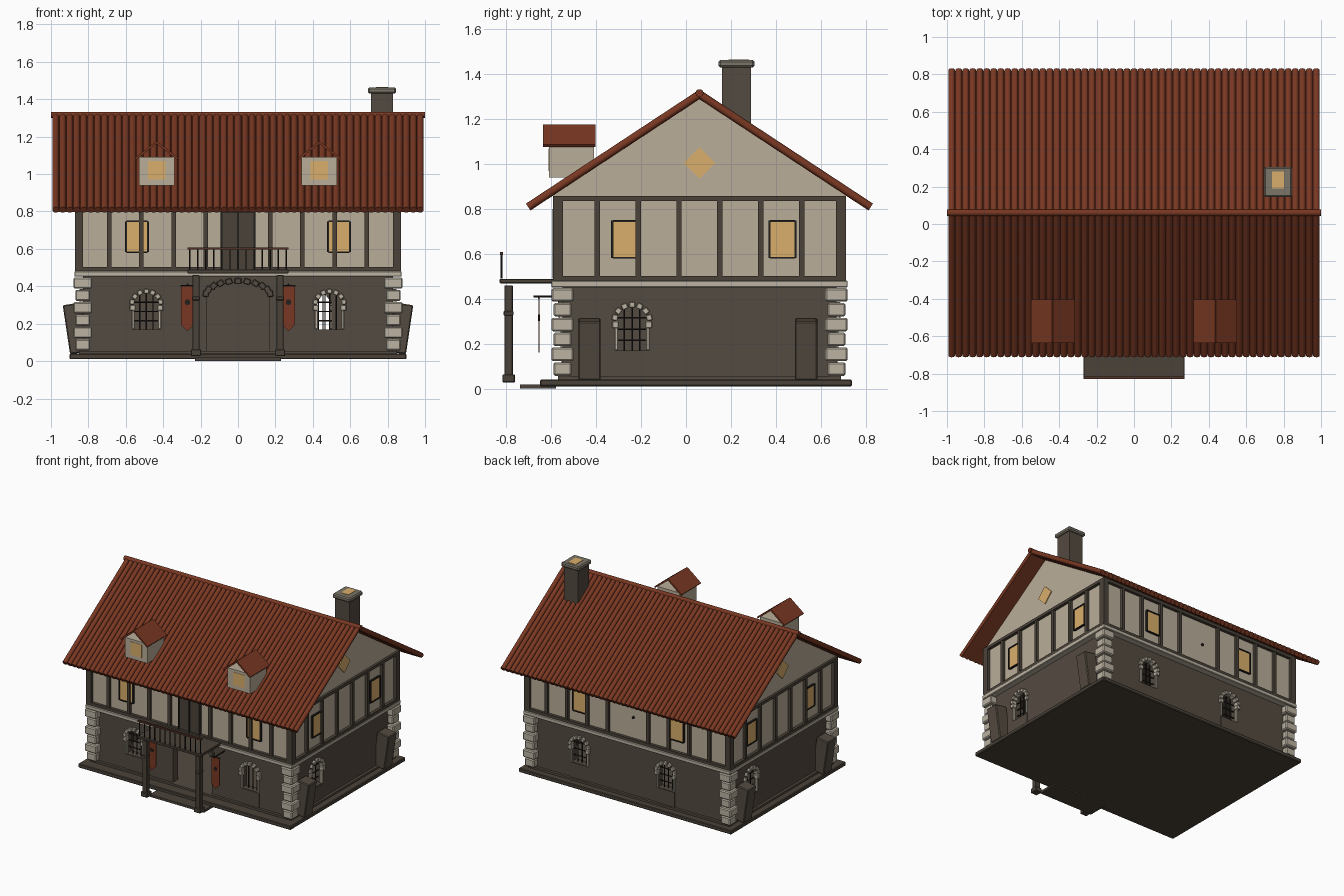
import bpy, bmesh, math
from mathutils import Matrix

cube = bpy.data.objects.get("Cube")
if cube:
    bpy.data.objects.remove(cube, do_unlink=True)
CY = 0.06  # centre line of the house in depth

def material(name, *rgb):
    m = bpy.data.materials.new(name)
    m.use_nodes = True
    m.diffuse_color = (*rgb, 1)
    m.node_tree.nodes["Principled BSDF"].inputs["Base Color"].default_value = (*rgb, 1)
    return m

TILE = material("roof_red", 0.19, 0.039, 0.016)
RAIL = material("dark_red_wood", 0.09, 0.032, 0.019)
PLASTER = material("plaster", 0.49, 0.42, 0.32)
WALL = material("dark_masonry", 0.088, 0.069, 0.052)
TIMBER = material("timber", 0.069, 0.055, 0.041)
STONE = material("pale_stone", 0.5, 0.45, 0.36)
CAP = material("weathered_stone", 0.2, 0.18, 0.14)
GLOW = material("window_glow", 0.7, 0.43, 0.15)
IRON = material("iron", 0.016, 0.014, 0.012)

T, R, ID = Matrix.Translation, Matrix.Rotation, Matrix()
ANGLE = {"front": 0, "right": math.pi / 2, "back": math.pi, "left": -math.pi / 2}

def frame(side, u=0, d=0):
    """Local frame on a wall: x along it, -y outward, z up."""
    return T((0, CY, 0)) @ R(ANGLE[side], 4, "Z") @ T((u, -d, 0))

def reach(side, front, flank):
    return front if side in ("front", "back") else flank

def box(bm, c, s, m=ID, rot=ID):
    bmesh.ops.create_cube(bm, size=1, matrix=m @ T(c) @ rot @ Matrix.Diagonal((*s, 1)))

def tube(bm, c, r, length, axis="Z", m=ID, seg=8):
    rot = {"X": R(math.pi / 2, 4, "Y"), "Y": R(math.pi / 2, 4, "X"), "Z": ID}[axis]
    bmesh.ops.create_cone(bm, cap_ends=True, segments=seg, radius1=r, radius2=r,
                          depth=length, matrix=m @ T(c) @ rot)

def prism(bm, pts, depth, m=ID):
    """Extrude an x-z outline symmetrically along y."""
    face = bm.faces.new([bm.verts.new(m @ T((x, -depth / 2, z)).translation) for x, z in pts])
    ext = bmesh.ops.extrude_face_region(bm, geom=[face])["geom"]
    step = m.to_3x3() @ T((0, depth, 0)).translation
    bmesh.ops.translate(bm, vec=step, verts=[v for v in ext if isinstance(v, bmesh.types.BMVert)])

def finish(name, bm, mat, bevel=0, smooth=False):
    bmesh.ops.recalc_face_normals(bm, faces=bm.faces)
    if bevel:
        bmesh.ops.bevel(bm, geom=bm.edges[:], offset=bevel, segments=1, affect="EDGES")
    me = bpy.data.meshes.new(name)
    bm.to_mesh(me)
    bm.free()
    me.materials.append(mat)
    ob = bpy.data.objects.new(name, me)
    bpy.context.collection.objects.link(ob)
    if smooth:
        me.shade_smooth()
        me.set_sharp_from_angle(angle=math.radians(50))
    return ob

def single(name, c, s, mat, bevel=0):
    bm = bmesh.new()
    box(bm, c, s)
    return finish(name, bm, mat, bevel)

def arch(hw, low, spring, rise, n=10):
    top = [(hw * math.cos(math.pi * k / n), spring + rise * math.sin(math.pi * k / n)) for k in range(n + 1)]
    return [(hw, low)] + top + [(-hw, low)]

def ring(bm, m, hw, rise, spring, n, s):
    for k in range(n):
        t = math.pi * (k + 0.5) / n
        box(bm, (math.cos(t) * (hw + 0.008), 0, spring + math.sin(t) * (rise + 0.008)), s, m, R(-t, 4, "Y"))

# Ground slab and entrance step
single("base_slab", (0, 0.045, 0.025), (1.8, 1.39, 0.03), TIMBER, 0.005)
single("plinth", (0, CY, 0.045), (1.7, 1.26, 0.02), WALL)
single("entrance_step", (0, -0.66, 0.009), (0.46, 0.16, 0.018), TIMBER)

# Hollow lower storey with arched openings
lower = single("lower_walls", (0, CY, 0.25), (1.66, 1.22, 0.42), WALL)
room = single("room_cutter", (0, CY, 0.24), (1.54, 1.1, 0.37), WALL)
LOW_WINDOWS = [("front", -0.49), ("front", 0.49), ("right", -0.3), ("back", -0.43), ("back", 0.3), ("left", -0.34)]
cut = bmesh.new()
for side, u in LOW_WINDOWS:
    prism(cut, arch(0.07, 0.17, 0.3, 0.065), 0.2, frame(side, u, reach(side, 0.61, 0.83)))
prism(cut, arch(0.165, 0.055, 0.35, 0.07), 0.2, frame("front", 0, 0.61))
holes = finish("opening_cutter", cut, WALL)
for cutter in (room, holes):
    mod = lower.modifiers.new("cut", "BOOLEAN")
    mod.operation, mod.solver, mod.object = "DIFFERENCE", "EXACT", cutter
bpy.context.view_layer.update()
carved = bpy.data.meshes.new_from_object(lower.evaluated_get(bpy.context.evaluated_depsgraph_get()))
lower.modifiers.clear()
lower.data = carved
for cutter in (room, holes):
    bpy.data.objects.remove(cutter, do_unlink=True)

# Arch stones, jambs, sill panels and window bars
stones, bars, panels, door = (bmesh.new() for _ in range(4))
for side, u in LOW_WINDOWS:
    m = frame(side, u, reach(side, 0.61, 0.83))
    ring(stones, m, 0.07, 0.065, 0.3, 7, (0.026, 0.035, 0.027))
    box(panels, (0, 0, 0.11), (0.15, 0.008, 0.115), m)
    for sx in (-1, 1):
        box(stones, (sx * 0.074, 0, 0.285), (0.03, 0.035, 0.03), m)
        box(stones, (sx * 0.07, 0, 0.22), (0.015, 0.02, 0.1), m)
    for k in (-1, 0, 1):
        tube(bars, (k * 0.035, 0.03, 0.265), 0.004, 0.19, "Z", m, 6)
        if (side, u) != ("front", 0.49):
            tube(bars, (0, 0.03, 0.265 + k * 0.05), 0.004, 0.14, "X", m, 6)
ring(door, frame("front", 0, 0.61), 0.165, 0.07, 0.35, 11, (0.032, 0.04, 0.036))
finish("window_stones", stones, STONE, 0.003)
finish("sill_panels", panels, WALL)
finish("window_bars", bars, IRON)
finish("door_arch_stones", door, WALL, 0.004)

# Corner stones alternating in size, and leaning buttresses
corners, props = bmesh.new(), bmesh.new()
for sx in (-1, 1):
    for sy in (-1, 1):
        for k in range(6):
            w = 0.1 if k % 2 else 0.08
            box(corners, (sx * 0.83, CY + sy * 0.61, 0.087 + k * 0.066), (w, w, 0.06))
    for u in (-0.49, 0.475):
        m = frame("right" if sx > 0 else "left", sx * u, 0.868)
        box(props, (0, 0, 0.175), (0.1, 0.1, 0.265), m, R(math.radians(8.5), 4, "X"))
finish("corner_stones", corners, STONE, 0.007)
finish("buttresses", props, WALL, 0.006)

# String course and half-timbered upper storey
single("stone_course", (0, CY, 0.466), (1.75, 1.32, 0.03), STONE, 0.004)
single("upper_walls", (0, CY, 0.67), (1.7, 1.26, 0.38), PLASTER)
timbers, glow, bars = (bmesh.new() for _ in range(3))
FRONT_POSTS = [k * 0.172 for k in range(-4, 5) if k]
SIDE_POSTS = [(k - 2.5) * 0.182 for k in range(6)]
UP_WINDOWS = {"front": (-0.54, 0.54), "right": (-0.33, 0.37), "back": (-0.41, 0.41), "left": (-0.37, 0.33)}
for side in ANGLE:
    m = frame(side, 0, reach(side, 0.63, 0.85))
    half = reach(side, 0.85, 0.63)
    for z, h in ((0.49, 0.025), (0.847, 0.022)):
        box(timbers, (0, 0, z), (2 * half + 0.04, 0.045, h), m)
    for u in reach(side, FRONT_POSTS, SIDE_POSTS):
        box(timbers, (u, 0, 0.67), (0.024, 0.04, 0.36), m)
    box(timbers, (half, 0, 0.67), (0.045, 0.045, 0.36), m)
    for u in UP_WINDOWS[side]:
        box(glow, (u, 0, 0.665), (0.108, 0.016, 0.158), m)
        for s in (-1, 1):
            box(bars, (u + s * 0.058, 0, 0.665), (0.01, 0.028, 0.165), m)
            box(bars, (u, 0, 0.665 + s * 0.082), (0.11, 0.028, 0.008), m)
for sx in (-1, 0, 1):
    box(bars, (sx * 0.088, -0.59, 0.645), (0.01, 0.01, 0.31))
tube(bars, (0, 0, 0.66), 0.01, 0.02, "Y", frame("back", 0.04, 0.63))
finish("timber_frame", timbers, TIMBER)
finish("upper_ironwork", bars, IRON)
single("balcony_door", (0, -0.573, 0.645), (0.18, 0.03, 0.31), TIMBER, 0.005)

# Gable block with diamond windows at each end
bm = bmesh.new()
prism(bm, [(-0.67, 0.858), (0.67, 0.858), (0, 1.3)], 1.71, frame("right"))
finish("gables", bm, PLASTER)
for side in ("right", "left"):
    box(glow, (0, 0, 1.005), (0.1, 0.012, 0.1), frame(side, 0, 0.855), R(math.pi / 4, 4, "Y"))

# Main roof: two slabs covered by runs of round tiles
SLOPE, LENGTH, COLS = math.atan2(0.5, 0.76), 0.91, 53
slabs, tiles = bmesh.new(), bmesh.new()
for side in ("front", "back"):
    m = frame(side) @ T((0, 0, 1.314)) @ R(SLOPE, 4, "X")
    box(slabs, (0, -LENGTH / 2, -0.012), (1.97, LENGTH, 0.018), m)
    for k in range(COLS):
        tube(tiles, ((k - COLS // 2) * 1.95 / (COLS - 1), -LENGTH / 2, -0.003), 0.0183, LENGTH + 0.01, "Y", m, 10)
tube(tiles, (0, CY, 1.316), 0.018, 2, "X", seg=10)
finish("roof_slabs", slabs, TILE)
finish("roof_tiles", tiles, TILE, smooth=True)

# Dormers
walls, caps = bmesh.new(), bmesh.new()
for sx in (-1, 1):
    box(walls, (sx * 0.435, -0.51, 1.015), (0.19, 0.2, 0.15))
    box(glow, (sx * 0.435, -0.61, 1.02), (0.095, 0.004, 0.1))
    for s in (-1, 1):
        box(caps, (sx * 0.435 + s * 0.056, -0.52, 1.126), (0.145, 0.235, 0.012), ID, R(s * math.radians(38), 4, "Y"))
finish("dormer_walls", walls, PLASTER)
finish("dormer_roofs", caps, TILE)

# Chimney
single("chimney", (0.77, 0.225, 1.27), (0.12, 0.13, 0.34), WALL)
single("chimney_cap", (0.77, 0.225, 1.447), (0.15, 0.16, 0.033), CAP, 0.008)
box(glow, (0.77, 0.235, 1.463), (0.065, 0.09, 0.006))
finish("lit_windows", glow, GLOW)

# Porch posts, balcony deck, railing and hanging banners
deck, rail, cloth, iron = (bmesh.new() for _ in range(4))
box(deck, (0, -0.71, 0.479), (0.54, 0.24, 0.02))
box(rail, (0, -0.822, 0.602), (0.54, 0.014, 0.012))
for k in range(13):
    tube(iron, ((k - 6) * 0.043, -0.822, 0.545), 0.004, 0.11, seg=6)
for sx in (-1, 1):
    for z, w, h in ((0.045, 0.055, 0.035), (0.25, 0.038, 0.42), (0.335, 0.044, 0.02)):
        box(deck, (sx * 0.225, -0.79, z), (w, w, h))
    m = T((sx * 0.27, -0.655, 0))
    prism(cloth, [(-0.035, 0.4), (-0.035, 0.195), (0, 0.16), (0.035, 0.195), (0.035, 0.4)], 0.006, m)
    tube(iron, (0, 0, 0.315), 0.015, 0.009, "Y", m, 12)
    tube(iron, (0, 0.045, 0.41), 0.005, 0.14, "Y", m)
    tube(iron, (0, 0, 0.403), 0.004, 0.075, "X", m)
finish("porch_and_deck", deck, TIMBER, 0.003)
finish("handrail", rail, RAIL)
finish("banners", cloth, TILE)
finish("balusters_and_banner_arms", iron, IRON)
